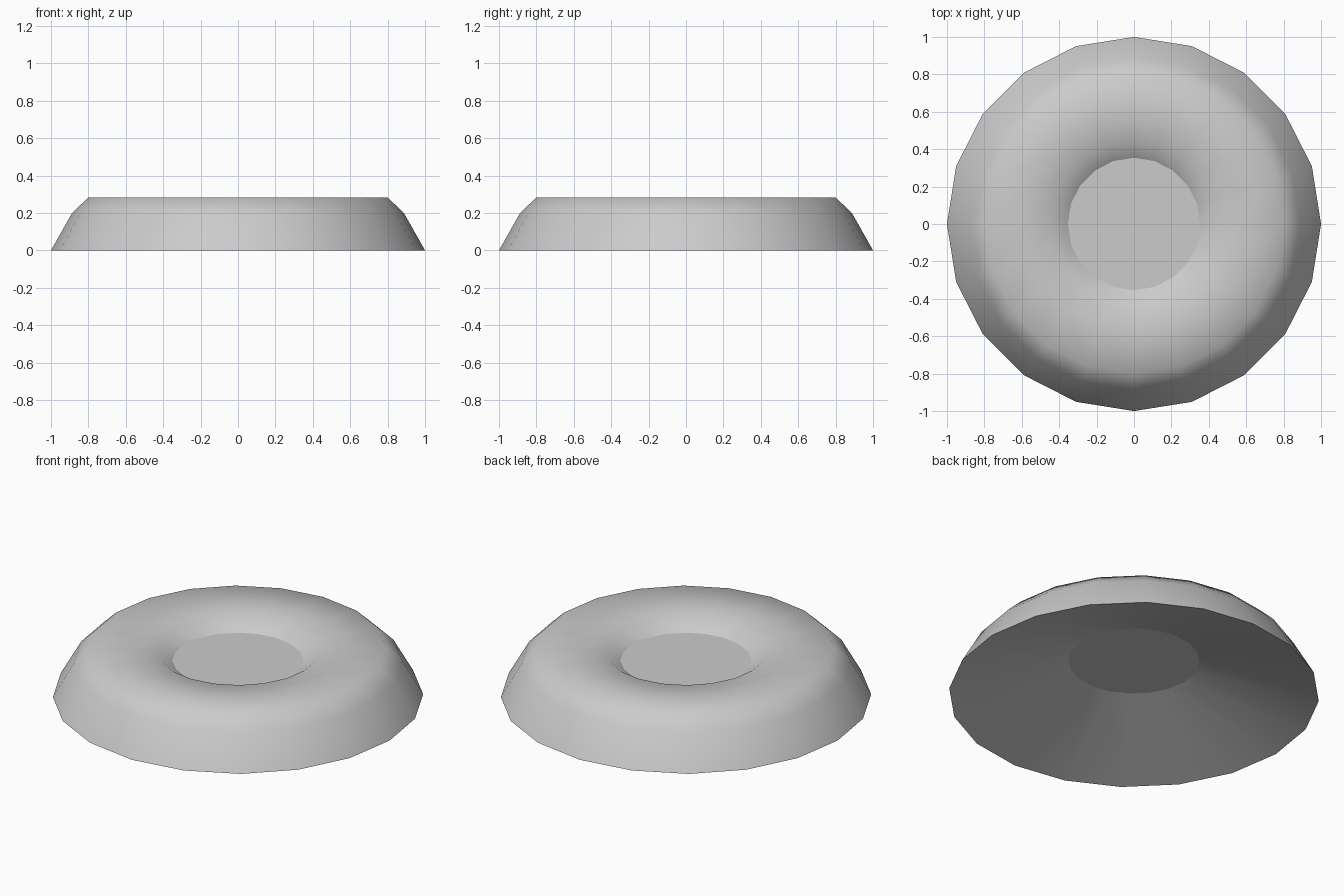
import bpy, bmesh
from math import sin, cos, pi, radians

if "Cube" in bpy.data.objects:
    bpy.data.objects.remove(bpy.data.objects["Cube"])

SIDES = 20
# Radius and height, from the central disc over the ring to the foot
# and back along the hollow underside to the same disc
PROFILE = [(0.354, 0.21), (0.44, 0.268), (0.58, 0.283), (0.80, 0.283),
           (0.887, 0.20), (1.0, 0.0)]

bm = bmesh.new()
rings = [[bm.verts.new((r * cos(2 * pi * i / SIDES), r * sin(2 * pi * i / SIDES), z))
          for i in range(SIDES)] for r, z in PROFILE]

# Walls of the ring, the last pair closing the conical underside
for a, b in zip(rings, rings[1:] + rings[:1]):
    for i in range(SIDES):
        j = (i + 1) % SIDES
        bm.faces.new((a[i], b[i], b[j], a[j]))

# Flat central disc
disc = bm.faces.new(rings[0])
for f in bm.faces:
    f.smooth = f is not disc
for e in disc.edges:
    e.smooth = False

mesh = bpy.data.meshes.new("dished_ring")
bm.to_mesh(mesh)
bm.free()
ring = bpy.data.objects.new("dished_ring", mesh)
bpy.context.collection.objects.link(ring)

# Smooth sides with a crisp foot edge
bpy.context.view_layer.objects.active = ring
ring.select_set(True)
bpy.ops.object.shade_smooth_by_angle(angle=radians(55))
